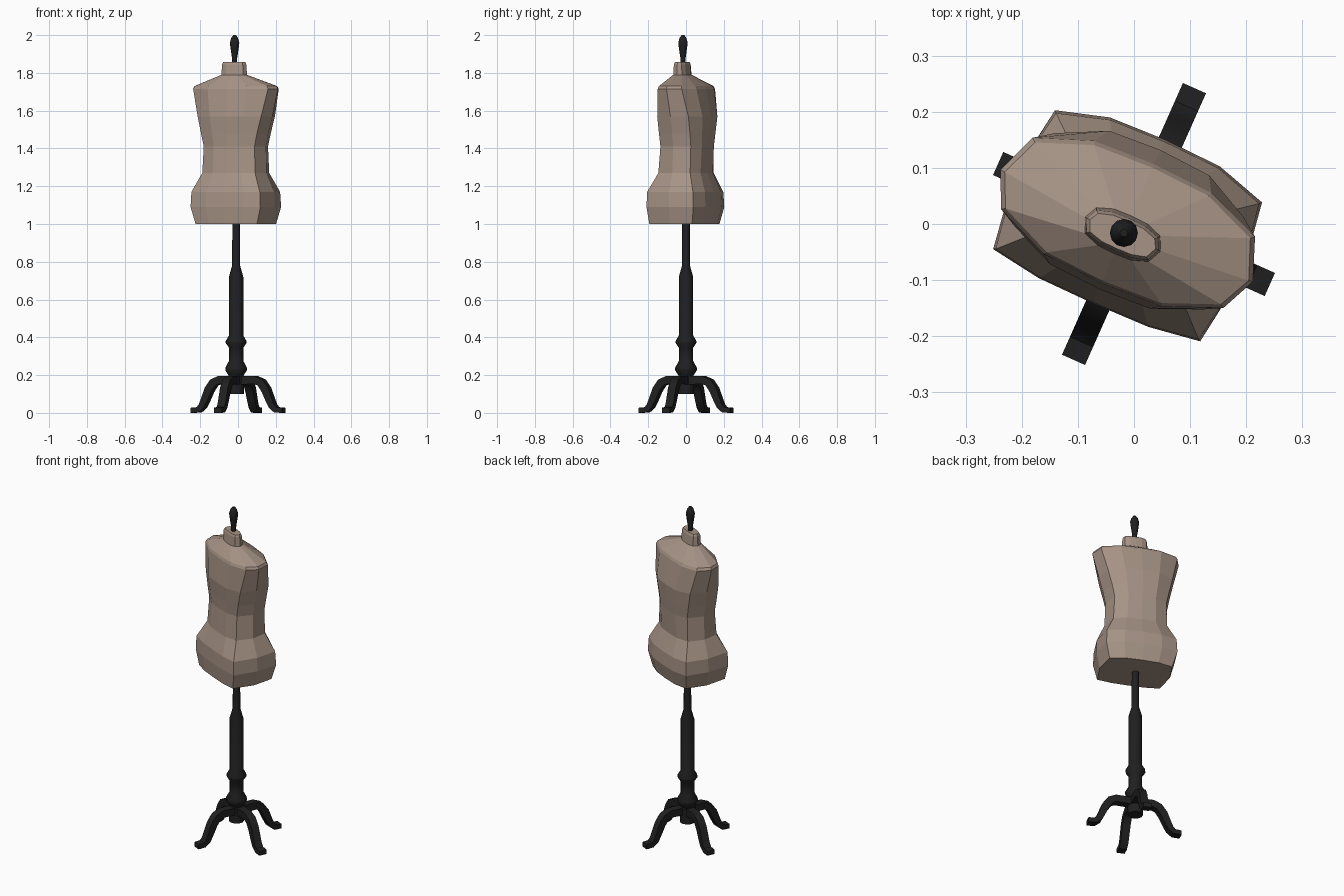
import bpy, bmesh, math
from mathutils import Vector, Matrix

if "Cube" in bpy.data.objects:
    bpy.data.objects.remove(bpy.data.objects["Cube"])

TURN = math.radians(-24)          # whole model is turned about z
ROT = Matrix.Rotation(TURN, 4, 'Z')


def material(name, rgb):
    m = bpy.data.materials.new(name)
    m.diffuse_color = (*rgb, 1)
    m.use_nodes = True
    m.node_tree.nodes["Principled BSDF"].inputs["Base Color"].default_value = m.diffuse_color
    return m


LINEN = material("beige_linen", (0.38, 0.29, 0.235))
BLACK = material("black_wood", (0.014, 0.014, 0.015))


def finish(bm, name, mat, smooth=None):
    bmesh.ops.recalc_face_normals(bm, faces=bm.faces)
    me = bpy.data.meshes.new(name)
    bm.to_mesh(me)
    bm.free()
    ob = bpy.data.objects.new(name, me)
    bpy.context.collection.objects.link(ob)
    me.materials.append(mat)
    if smooth:
        bpy.ops.object.select_all(action='DESELECT')
        ob.select_set(True)
        bpy.context.view_layer.objects.active = ob
        bpy.ops.object.shade_smooth_by_angle(angle=math.radians(smooth))
    return ob


def loft(rings, name, mat, smooth=None):
    """Skin a list of closed point rings and cap both ends."""
    bm = bmesh.new()
    vs = [[bm.verts.new(p) for p in r] for r in rings]
    n = len(rings[0])
    for a, b in zip(vs, vs[1:]):
        for i in range(n):
            j = (i + 1) % n
            bm.faces.new((a[i], a[j], b[j], b[i]))
    bm.faces.new(vs[0][::-1])
    bm.faces.new(vs[-1])
    return finish(bm, name, mat, smooth)


def turned(profile, centre, name, sides=12):
    """Lathe a (radius, z) profile."""
    rings = [[(centre[0] + r * math.cos(2 * math.pi * i / sides),
               centre[1] + r * math.sin(2 * math.pi * i / sides), z)
              for i in range(sides)] for r, z in profile]
    return loft(rings, name, BLACK, 35)


def body_ring(z, side, cu, cb, cf, mb, mf, cx, cy):
    """12-point section: side, corner and middle half sizes, back and front."""
    hb, hf = cb + (mb - cb) * 0.88, cf + (mf - cf) * 0.88
    h = cu * 0.53
    pts = [(side, 0), (cu, cb), (h, hb), (0, mb), (-h, hb), (-cu, cb),
           (-side, 0), (-cu, -cf), (-h, -hf), (0, -mf), (h, -hf), (cu, -cf)]
    return [ROT @ Vector((u, v, 0)) + Vector((cx, cy, z)) for u, v in pts]


# Torso: z, side, corner u, corner back, corner front, mid back, mid front, centre
sections = [
    (1.00, 0.200, 0.178, 0.120, 0.128, 0.147, 0.142, -0.010, -0.005),
    (1.09, 0.222, 0.202, 0.132, 0.139, 0.164, 0.155, -0.010, 0.000),
    (1.17, 0.220, 0.198, 0.128, 0.137, 0.160, 0.153, -0.010, 0.000),
    (1.27, 0.178, 0.153, 0.092, 0.092, 0.124, 0.122, -0.012, 0.000),
    (1.41, 0.175, 0.147, 0.090, 0.086, 0.128, 0.115, -0.012, 0.003),
    (1.48, 0.188, 0.162, 0.092, 0.088, 0.134, 0.120, -0.012, 0.003),
    (1.57, 0.210, 0.184, 0.092, 0.088, 0.141, 0.130, -0.010, 0.003),
    (1.715, 0.246, 0.217, 0.075, 0.064, 0.120, 0.112, -0.013, -0.003),
    (1.73, 0.238, 0.210, 0.070, 0.059, 0.114, 0.106, -0.013, -0.004),
    (1.79, 0.074, 0.062, 0.024, 0.026, 0.036, 0.038, -0.020, -0.018),
    (1.845, 0.070, 0.060, 0.020, 0.024, 0.030, 0.033, -0.020, -0.018),
    (1.857, 0.064, 0.055, 0.016, 0.020, 0.025, 0.028, -0.020, -0.018),
]
loft([body_ring(*s) for s in sections], "torso", LINEN)

# Finial on the neck
turned([(0.013, 1.82), (0.014, 1.88), (0.022, 1.935), (0.025, 1.96),
        (0.018, 1.985), (0.007, 2.0)], (-0.018, -0.016), "neck_finial")

# Turned column and slim pole
turned([(0.042, 0.10), (0.044, 0.19), (0.038, 0.195), (0.057, 0.225),
        (0.057, 0.24), (0.038, 0.275), (0.038, 0.345), (0.055, 0.37),
        (0.055, 0.38), (0.038, 0.41), (0.038, 0.72), (0.021, 0.78),
        (0.020, 1.02)], (-0.01, 0.0), "stand_column")

# Four curved legs: radius, z, thickness along the path
path = [(0.02, 0.172, 0.044), (0.105, 0.174, 0.042), (0.138, 0.160, 0.042),
        (0.165, 0.122, 0.042), (0.185, 0.075, 0.038), (0.203, 0.036, 0.034),
        (0.225, 0.016, 0.030), (0.265, 0.0135, 0.027)]
HALF = 0.0225
for k in range(4):
    spin = Matrix.Rotation(TURN + k * math.pi / 2, 4, 'Z')
    rings = []
    for i, (r, z, t) in enumerate(path):
        a, b = path[max(i - 1, 0)], path[min(i + 1, len(path) - 1)]
        d = Vector((b[0] - a[0], b[1] - a[1])).normalized()
        if i == len(path) - 1:
            d = Vector((1, 0))
        nx, nz = -d.y * t / 2, d.x * t / 2
        rings.append([spin @ Vector((r + s * nx, w * HALF, max(z + s * nz, 0)))
                      for s, w in ((1, 1), (1, -1), (-1, -1), (-1, 1))])
    loft(rings, f"leg_{k + 1}", BLACK, 35)
